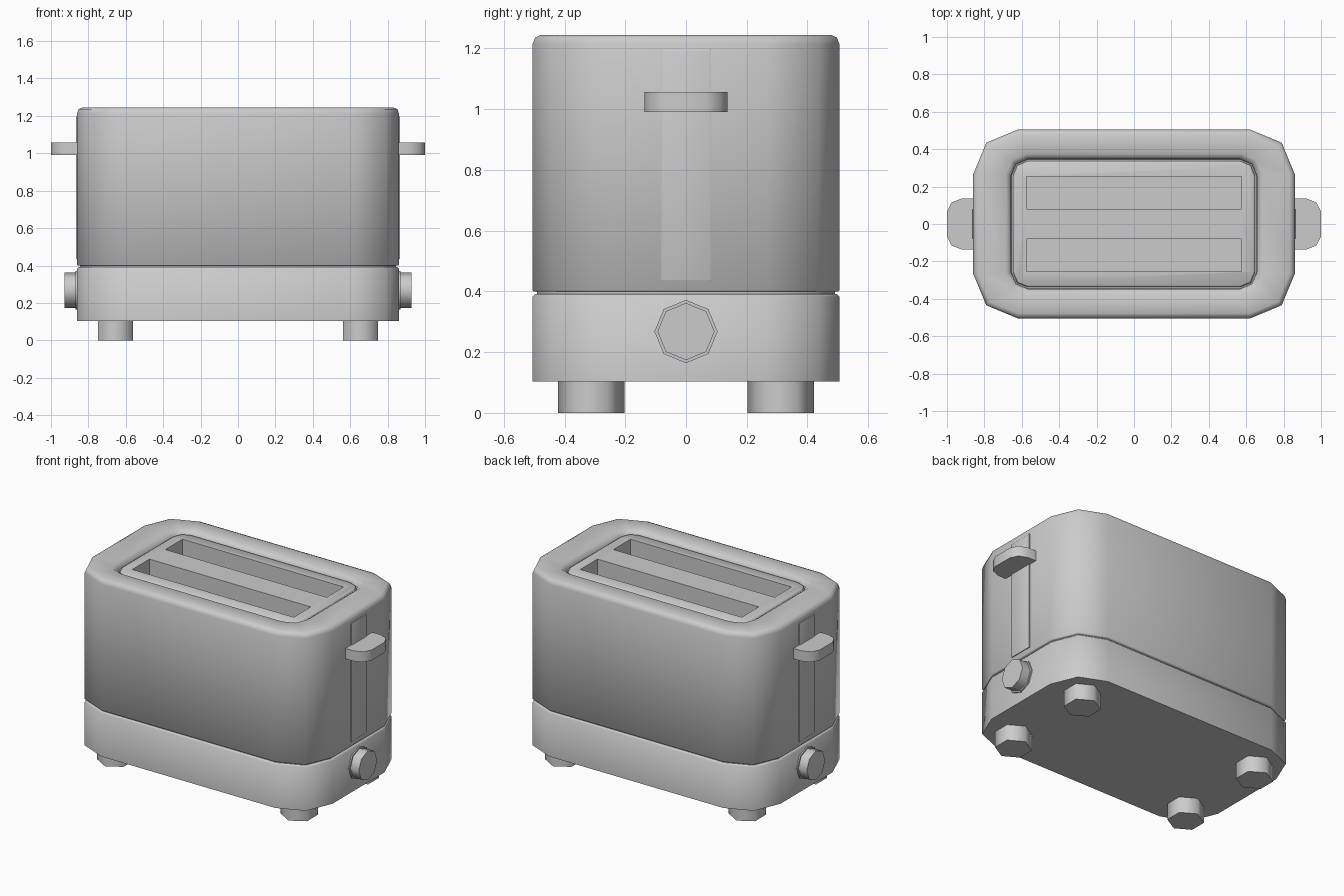
import bpy, bmesh, math

if "Cube" in bpy.data.objects:
    bpy.data.objects.remove(bpy.data.objects["Cube"])


def finish(bm, name, angle=65):
    bmesh.ops.recalc_face_normals(bm, faces=bm.faces)
    me = bpy.data.meshes.new(name)
    bm.to_mesh(me)
    bm.free()
    ob = bpy.data.objects.new(name, me)
    bpy.context.collection.objects.link(ob)
    smooth(ob, angle)
    return ob


def smooth(ob, angle=65):
    bpy.ops.object.select_all(action='DESELECT')
    ob.select_set(True)
    bpy.context.view_layer.objects.active = ob
    bpy.ops.object.shade_smooth_by_angle(angle=math.radians(angle))


def rounded_rect(hx, hy, r, seg=2):
    pts = []
    for k, (sx, sy) in enumerate([(1, 1), (-1, 1), (-1, -1), (1, -1)]):
        for i in range(seg + 1):
            a = math.pi / 2 * (k + i / seg)
            pts.append((sx * (hx - r) + r * math.cos(a), sy * (hy - r) + r * math.sin(a)))
    return pts


def ngon(r, n, start=0.0):
    return [(r * math.cos(start + 2 * math.pi * i / n),
             r * math.sin(start + 2 * math.pi * i / n)) for i in range(n)]


def loft(bm, rings):
    """Skin a list of equal-length 3D rings and cap both ends."""
    rows = [[bm.verts.new(p) for p in ring] for ring in rings]
    n = len(rows[0])
    for a, b in zip(rows, rows[1:]):
        for i in range(n):
            j = (i + 1) % n
            bm.faces.new((a[i], a[j], b[j], b[i]))
    bm.faces.new(rows[0])
    bm.faces.new(rows[-1])


def loft_shell(name, sections):
    bm = bmesh.new()
    loft(bm, [[(x, y, z) for x, y in rounded_rect(hx, hy, r)] for hx, hy, r, z in sections])
    return finish(bm, name)


def box(bm, x0, x1, y0, y1, z0, z1):
    loft(bm, [[(x0, y0, z), (x1, y0, z), (x1, y1, z), (x0, y1, z)] for z in (z0, z1)])


# Base with a small chamfer at the seam
loft_shell("base", [(0.86, 0.505, 0.24, 0.104), (0.86, 0.505, 0.24, 0.383),
                    (0.852, 0.497, 0.232, 0.391)])

# Recessed seam between base and body
loft_shell("seam", [(0.845, 0.49, 0.225, 0.385), (0.845, 0.49, 0.225, 0.405)])

# Body with chamfered rim, sunken channel and top plate
body = loft_shell("body", [
    (0.855, 0.5, 0.235, 0.399), (0.86, 0.505, 0.24, 0.404),
    (0.86, 0.505, 0.24, 1.215), (0.852, 0.497, 0.232, 1.236), (0.832, 0.477, 0.212, 1.245),
    (0.685, 0.375, 0.11, 1.245), (0.658, 0.348, 0.09, 1.225), (0.655, 0.345, 0.087, 1.2),
    (0.648, 0.338, 0.08, 1.2), (0.645, 0.335, 0.078, 1.222), (0.638, 0.328, 0.072, 1.227)])

# Bread slots cut into the body
bm = bmesh.new()
for s in (-1, 1):
    yc = 0.168 * s
    box(bm, -0.575, 0.575, yc - 0.087, yc + 0.087, 0.6, 1.4)
cutter = finish(bm, "slot_cutter")
cutter.hide_render = True
mod = body.modifiers.new("slots", 'BOOLEAN')
mod.operation = 'DIFFERENCE'
mod.solver = 'EXACT'
mod.object = cutter
bpy.context.view_layer.objects.active = body
bpy.ops.object.modifier_apply(modifier=mod.name)
bpy.data.objects.remove(cutter)
smooth(body)

for side, s in (("right", 1), ("left", -1)):
    # Lever track
    bm = bmesh.new()
    loft(bm, [[(s * x, -w, 0.815 - h), (s * x, w, 0.815 - h),
               (s * x, w, 0.815 + h), (s * x, -w, 0.815 + h)]
              for x, w, h in ((0.84, 0.081, 0.381), (0.865, 0.081, 0.381), (0.867, 0.077, 0.377))])
    finish(bm, side + "_lever_track", 30)

    # Lever handle with rounded outer corners
    half = [(0.862, 0.137), (0.92, 0.137), (0.976, 0.115), (1.0, 0.065)]
    outline = half + [(x, -y) for x, y in reversed(half)]
    bm = bmesh.new()
    loft(bm, [[(s * x, y, z) for x, y in outline] for z in (0.99, 1.057)])
    finish(bm, side + "_lever")

    # Octagonal dial on a thin flange
    bm = bmesh.new()
    loft(bm, [[(s * x, y, 0.268 + z) for y, z in ngon(r, 8)]
              for x, r in ((0.85, 0.104), (0.868, 0.104), (0.868, 0.094), (0.927, 0.094))])
    finish(bm, side + "_dial")

    # Hexagonal feet
    for end, t in (("front", -1), ("back", 1)):
        bm = bmesh.new()
        loft(bm, [[(s * 0.655 + x, t * 0.312 + y, z) for x, y in ngon(0.109, 6, math.pi / 2)]
                  for z in (0.0, 0.12)])
        finish(bm, f"{end}_{side}_foot")
